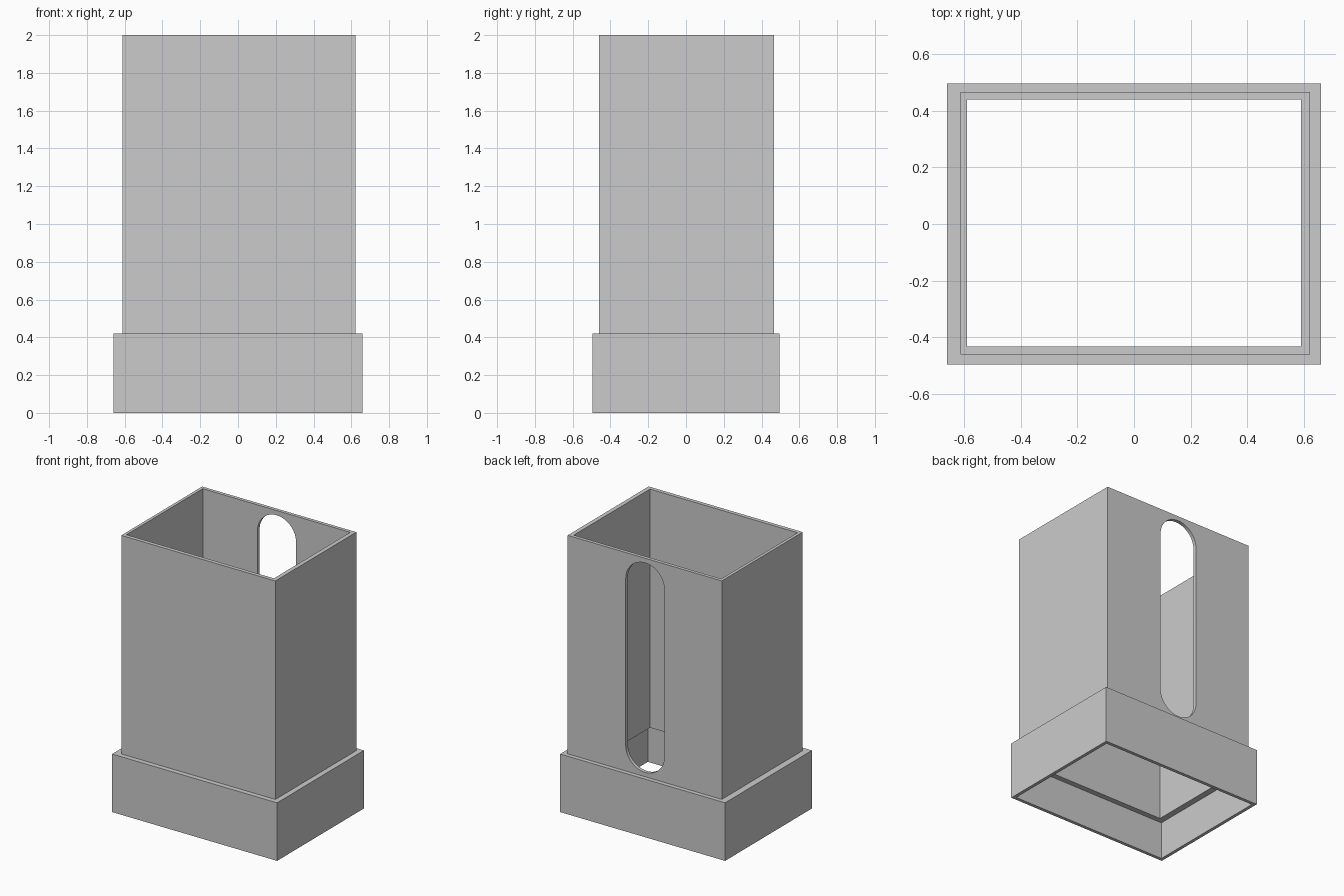
import bpy, bmesh
from math import pi, sin, cos

if "Cube" in bpy.data.objects:
    bpy.data.objects.remove(bpy.data.objects["Cube"])


def make_object(name, bm):
    bmesh.ops.recalc_face_normals(bm, faces=bm.faces)
    mesh = bpy.data.meshes.new(name)
    bm.to_mesh(mesh)
    bm.free()
    obj = bpy.data.objects.new(name, mesh)
    bpy.context.collection.objects.link(obj)
    return obj


def bridge_loops(bm, loops, closed):
    """Skin quads between consecutive vertex rings."""
    rings = [[bm.verts.new(p) for p in loop] for loop in loops]
    pairs = list(zip(rings, rings[1:] + rings[:1])) if closed else list(zip(rings, rings[1:]))
    for a, b in pairs:
        n = len(a)
        for i in range(n):
            j = (i + 1) % n
            bm.faces.new((a[i], a[j], b[j], b[i]))
    return rings


def rect(x0, x1, y0, y1, z):
    return [(x0, y0, z), (x1, y0, z), (x1, y1, z), (x0, y1, z)]


# Rectangular outlines, in plan
SKIRT = (-0.66, 0.66, -0.496, 0.496)
CAVITY = (-0.636, 0.636, -0.472, 0.472)
TUBE = (-0.612, 0.621, -0.460, 0.465)
BORE = (-0.59, 0.59, -0.432, 0.440)

# Open tube on a hollow skirt, with an inner ledge
section = [(CAVITY, 0), (SKIRT, 0), (SKIRT, 0.42), (TUBE, 0.42),
           (TUBE, 2), (BORE, 2), (BORE, 0.275), (CAVITY, 0.275)]
bm = bmesh.new()
bridge_loops(bm, [rect(*r, z) for r, z in section], closed=True)
holder = make_object("open_holder", bm)

# Round-ended slot cutter through the back wall only
R, CX, Z_LOW, Z_HIGH, STEPS = 0.155, 0.002, 0.606, 1.811, 24
outline = []
for start, cz in ((0, Z_HIGH), (pi, Z_LOW)):
    for i in range(STEPS + 1):
        a = start + pi * i / STEPS
        outline.append((CX + R * cos(a), cz + R * sin(a)))
bm = bmesh.new()
front, back = bridge_loops(bm, [[(x, y, z) for x, z in outline] for y in (0.3, 0.6)], closed=False)
bm.faces.new(front)
bm.faces.new(back)
cutter = make_object("slot_cutter", bm)
cutter.hide_render = True

# Cut the slot, then shade its round ends smooth
cut = holder.modifiers.new("slot", 'BOOLEAN')
cut.operation = 'DIFFERENCE'
cut.solver = 'EXACT'
cut.object = cutter
bpy.context.view_layer.objects.active = holder
holder.select_set(True)
bpy.ops.object.modifier_apply(modifier=cut.name)
bpy.data.objects.remove(cutter)
bpy.ops.object.shade_smooth_by_angle(angle=pi / 6)
